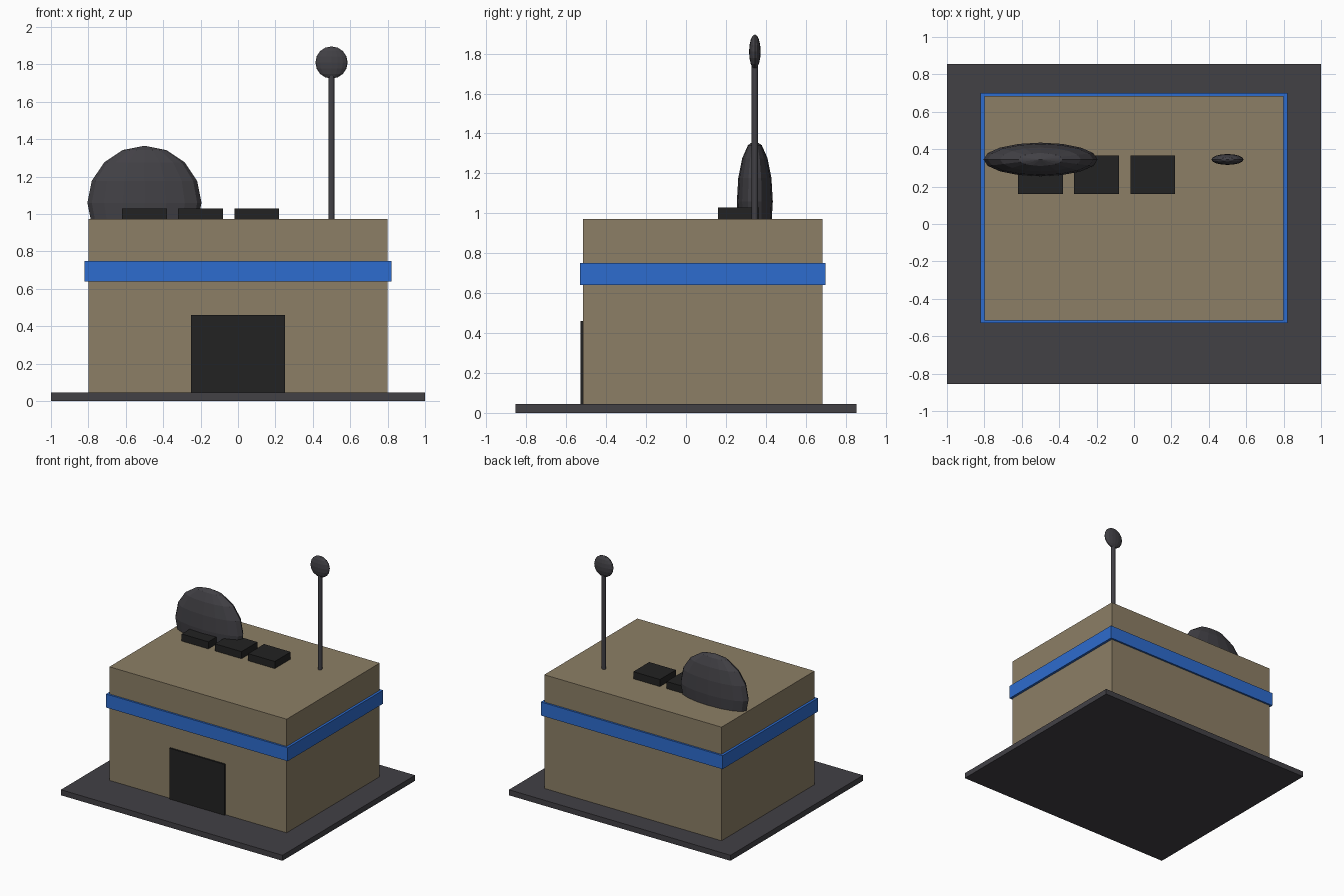
import bpy
from mathutils import Vector

if "Cube" in bpy.data.objects:
    bpy.data.objects.remove(bpy.data.objects["Cube"], do_unlink=True)


def make_material(name, rgb):
    mat = bpy.data.materials.new(name)
    mat.use_nodes = True
    color = (*rgb, 1.0)
    mat.diffuse_color = color
    mat.node_tree.nodes["Principled BSDF"].inputs["Base Color"].default_value = color
    return mat


TAN = make_material("tan wall", (0.265, 0.212, 0.133))
BLUE = make_material("blue band", (0.027, 0.15, 0.62))
GREY = make_material("dark grey", (0.054, 0.052, 0.06))
BLACK = make_material("near black", (0.016, 0.016, 0.016))


def finish(name, mat, scale=None):
    obj = bpy.context.object
    obj.name = obj.data.name = name
    if scale is not None:
        obj.scale = scale
        bpy.ops.object.transform_apply(location=False, rotation=False, scale=True)
    obj.data.materials.append(mat)
    return obj


def box(name, low, high, mat):
    low, high = Vector(low), Vector(high)
    bpy.ops.mesh.primitive_cube_add(size=1, location=(low + high) / 2)
    return finish(name, mat, high - low)


def ellipsoid(name, center, radii, mat):
    bpy.ops.mesh.primitive_uv_sphere_add(segments=16, ring_count=8, radius=1, location=center)
    return finish(name, mat, radii)


GROUND, ROOF, MAST_Y = 0.045, 0.972, 0.345

# Ground slab and building
box("base_slab", (-1, -0.855, 0), (1, 0.855, GROUND), GREY)
box("building", (-0.8, -0.515, GROUND), (0.8, 0.685, ROOF), TAN)
box("wall_band", (-0.82, -0.53, 0.64), (0.82, 0.70, 0.75), BLUE)
box("door", (-0.25, -0.528, GROUND), (0.25, -0.5, 0.46), BLACK)

# Row of roof vents
for i in range(3):
    x = -0.5 + 0.3 * i
    box(f"roof_vent_{i + 1}", (x - 0.12, 0.16, ROOF - 0.02), (x + 0.12, 0.365, 1.03), BLACK)

# Flattened dish sunk into the roof
ellipsoid("roof_dish", (-0.5, MAST_Y, 1.06), (0.305, 0.09, 0.305), GREY)

# Antenna mast with its flattened tip
bpy.ops.mesh.primitive_cylinder_add(vertices=12, radius=0.016, depth=0.84,
                                    location=(0.5, MAST_Y, 1.39))
finish("antenna_mast", GREY)
ellipsoid("antenna_tip", (0.5, MAST_Y, 1.81), (0.086, 0.029, 0.086), GREY)
